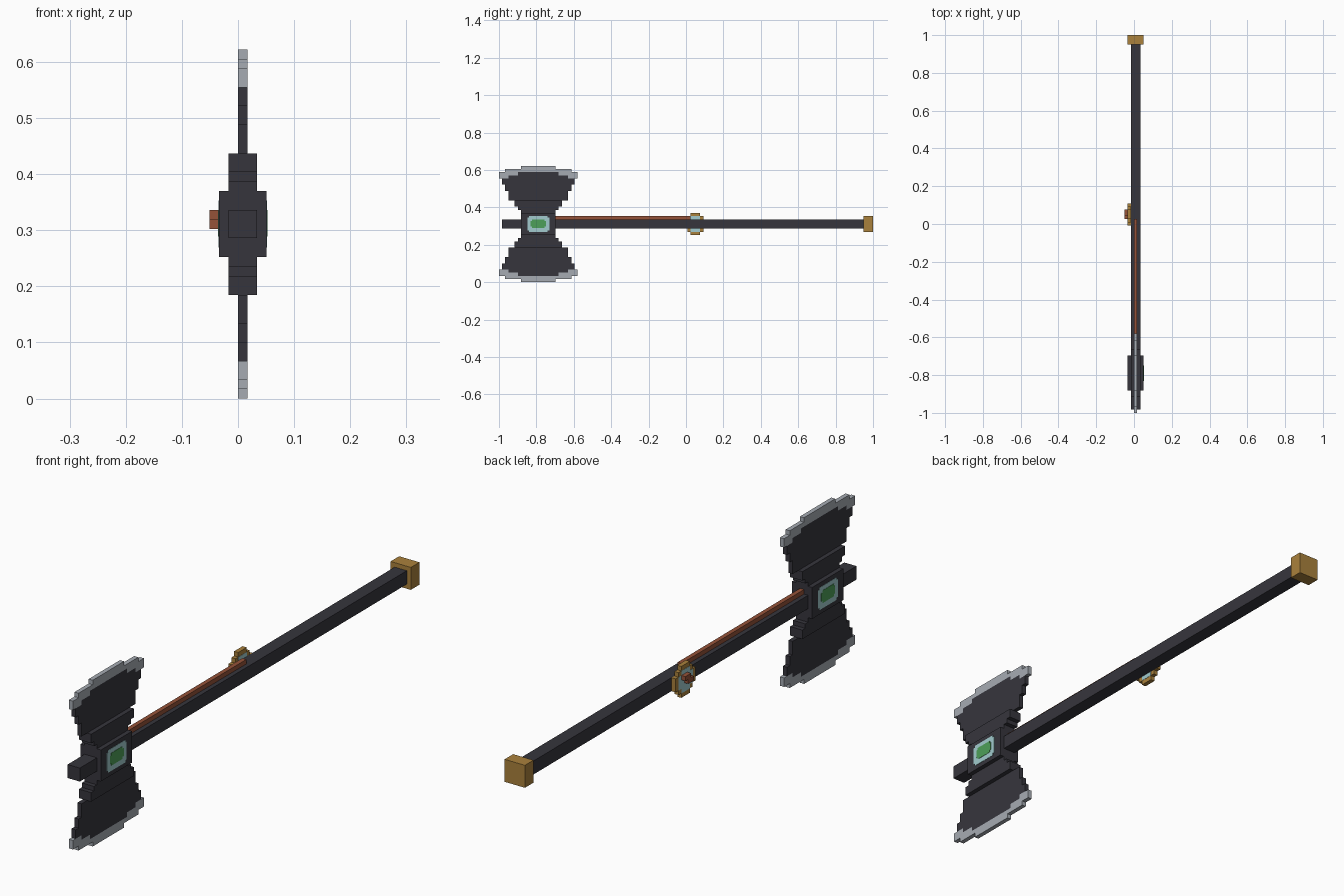
import bpy
import bmesh

cube = bpy.data.objects.get("Cube")
if cube:
    bpy.data.objects.remove(cube, do_unlink=True)

V = 2 / 119      # edge of one block
HEIGHT = 37      # model height in blocks
WIDTH = 25       # blade width in blocks


def material(name, r, g, b):
    m = bpy.data.materials.new(name)
    m.use_nodes = True
    m.diffuse_color = (r, g, b, 1)
    m.node_tree.nodes["Principled BSDF"].inputs["Base Color"].default_value = (r, g, b, 1)
    return m


DARK = material("dark iron", 0.037, 0.036, 0.046)
STEEL = material("pale steel", 0.38, 0.41, 0.45)
GOLD = material("gold", 0.40, 0.22, 0.045)
COPPER = material("copper", 0.30, 0.085, 0.04)
BLUE = material("pale blue", 0.36, 0.60, 0.62)
GREEN = material("green", 0.075, 0.35, 0.10)


def slab(name, spans, x0, x1, mat, columns=False, flip=False):
    """Extrude a stepped outline along x. A span is (z0, z1, y0, y1),
    or (y0, y1, z0, z1) when columns is set. Units are blocks."""
    near = [p for a, b, lo, hi in spans for p in ((a, hi), (b, hi))]
    far = [p for a, b, lo, hi in reversed(spans) for p in ((b, lo), (a, lo))]
    outline = []
    for p in near + far:
        if not outline or outline[-1] != p:
            outline.append(p)
    bm = bmesh.new()
    verts = []
    for a, b in outline:
        y, z = (a, b) if columns else (b, a)
        if flip:
            z = HEIGHT - z
        verts.append(bm.verts.new((x0 * V, y * V - 1, z * V)))
    face = bm.faces.new(verts)
    new = bmesh.ops.extrude_face_region(bm, geom=[face])["geom"]
    moved = [g for g in new if isinstance(g, bmesh.types.BMVert)]
    bmesh.ops.translate(bm, verts=moved, vec=((x1 - x0) * V, 0, 0))
    bmesh.ops.recalc_face_normals(bm, faces=bm.faces)
    mesh = bpy.data.meshes.new(name)
    bm.to_mesh(mesh)
    bm.free()
    mesh.materials.append(mat)
    obj = bpy.data.objects.new(name, mesh)
    bpy.context.collection.objects.link(obj)
    return obj


def centred(rows, middle):
    """Turn (z0, z1, half width) rows into spans about a middle y."""
    return [(a, b, middle - h, middle + h) for a, b, h in rows]


MID = WIDTH / 2

# Shaft, end cap, and the inlay running along its top
slab("shaft", [(17, 20, 1, 116.5)], -1, 2, DARK)
slab("end_cap", [(16, 21, 116, 119)], -2, 3, GOLD)
slab("shaft_inlay", [(20, 21, 18, 61)], 0, 1, COPPER)

# Head block with a flush gem on both sides
slab("head_block", [(15, 22, 7, 18)], -2, 3, DARK)
gem_frame = centred([(16, 16.5, 3), (16.5, 20.5, 3.5), (20.5, 21, 3)], MID)
gem_core = centred([(17.2, 17.7, 2), (17.7, 19.5, 2.4), (19.5, 20, 2)], MID)
for side, face, out in (("left", 3, 1), ("right", -2, -1)):
    slab("gem_frame_" + side, gem_frame, face, face + 0.06 * out, BLUE)
    slab("gem_core_" + side, gem_core, face, face + 0.12 * out, GREEN)

# Upper and lower blades: thick root, thin web, steel cutting rim
root = centred([(22, 23, 5.5), (23, 24, 6.5), (24, 26, 7.5)], MID)
web = centred([(26, 29, 9.5), (29, 31, 10.5), (31, 33, 11.5),
               (33, 34, 9.5), (34, 35, 6.5)], MID)
half_rim = [(0, 2, 33, 35), (2, 3, 33, 36), (3, 6, 34, 36), (6, 7, 35, 36)]
rim = (half_rim + [(7, 18, 35, 37)]
       + [(WIDTH - b, WIDTH - a, lo, hi) for a, b, lo, hi in reversed(half_rim)])
for label, flip in (("upper", False), ("lower", True)):
    slab(label + "_blade_root", root, -1, 2, DARK, flip=flip)
    slab(label + "_blade_web", web, 0, 1, DARK, flip=flip)
    slab(label + "_blade_rim", rim, 0, 1, STEEL, columns=True, flip=flip)

# Round medallion on the right side of the shaft
PIN = 62.5
disc = centred([(15, 16, 1.5), (16, 17, 2.5), (17, 20, 3.5),
                (20, 21, 2.5), (21, 22, 1.5)], PIN)
inlay = centred([(16, 17, 1.5), (17, 20, 2.5), (20, 21, 1.5)], PIN)
slab("medallion_ring", disc, -2, -1, GOLD)
slab("medallion_inlay", inlay, -2.05, -0.95, BLUE)
slab("medallion_emblem", [(18, 19, 61, 63), (19, 20, 62, 64)], -3, -2, COPPER)
